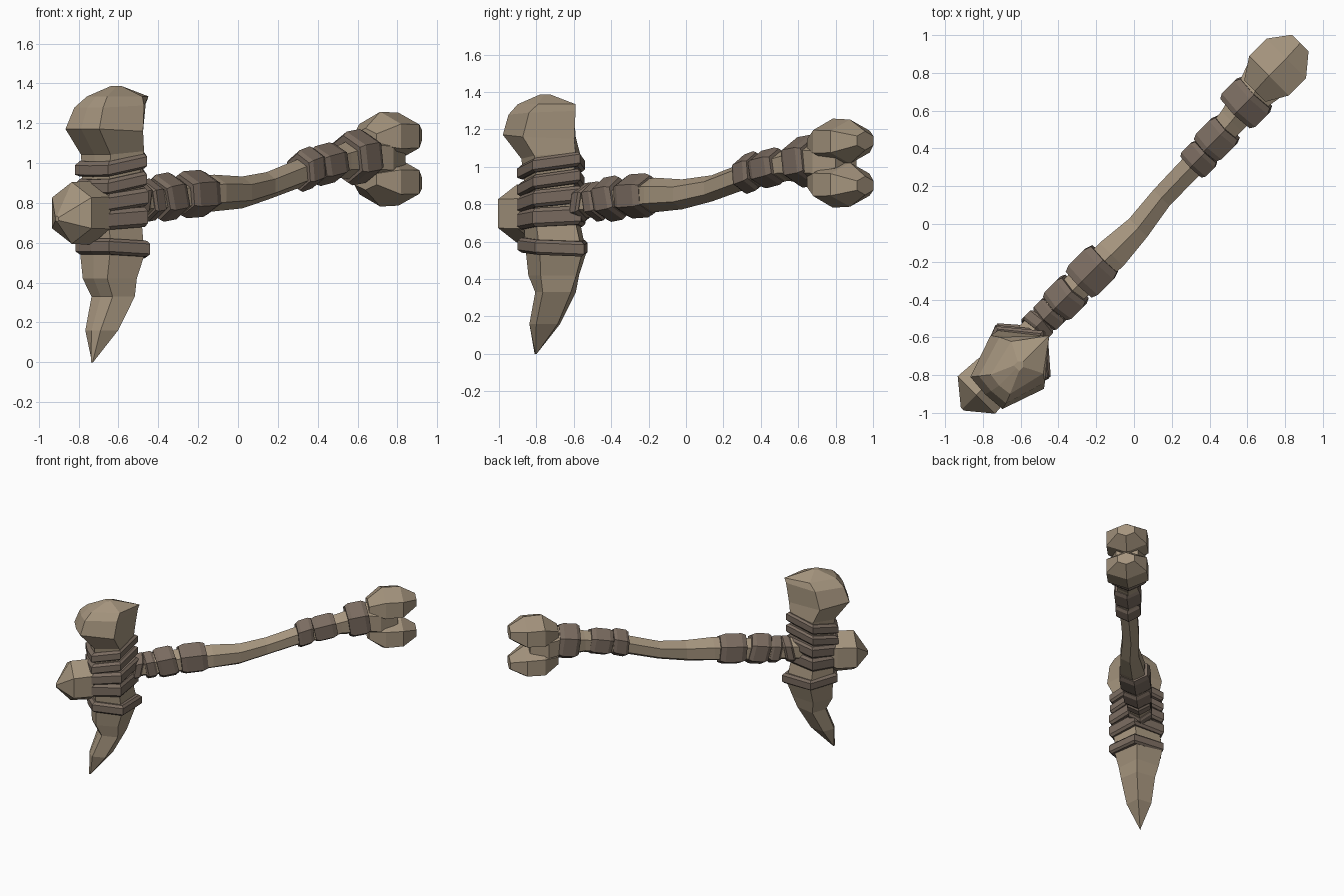
import bpy, bmesh, math

R2 = math.sqrt(2)


def material(name, rgb):
    m = bpy.data.materials.new(name)
    m.diffuse_color = (*rgb, 1)
    return m


BONE = material("bone", (0.375, 0.297, 0.207))
WRAP = material("leather_wrap", (0.195, 0.149, 0.117))


def loft(name, rings, mat):
    """Skin equal-sized rings of (s, t, z); s runs along the diagonal handle."""
    bm = bmesh.new()
    rows = [[bm.verts.new(((s - t) / R2, (s + t) / R2, z)) for s, t, z in r] for r in rings]
    n = len(rows[0])
    for a, b in zip(rows, rows[1:]):
        for i in range(n):
            j = (i + 1) % n
            bm.faces.new((a[i], a[j], b[j], b[i]))
    bm.faces.new(rows[0][::-1])
    bm.faces.new(rows[-1])
    bmesh.ops.recalc_face_normals(bm, faces=bm.faces)
    me = bpy.data.meshes.new(name)
    bm.to_mesh(me)
    bm.free()
    me.materials.append(mat)
    ob = bpy.data.objects.new(name, me)
    bpy.context.collection.objects.link(ob)
    return ob


def cross(s, t, z, ht, hz, lean=0.0, n=6):
    """Ring across the handle, with a ridge on top and below."""
    pts = []
    for i in range(n):
        a = math.tau * i / n
        dz = hz * math.cos(a)
        pts.append((s - lean * dz, t + ht / 0.866 * math.sin(a), z + dz))
    return pts


def slab(z, front, back, half, t=-0.06, tilt=0.0):
    """Ring across the head, with its ridge towards the handle."""
    mid = front + (back - front) * 0.45
    pts = [(front, 0), (mid, half), (back, half * 0.6), (back - 0.01, 0),
           (back, -half * 0.6), (mid, -half)]
    return [(s, t + d, z + tilt * (s - mid)) for s, d in pts]


# Handle shaft: s, t, z, half width, half height
shaft = [(-1.05, -0.04, 0.78, 0.08, 0.09), (-0.70, -0.02, 0.815, 0.07, 0.085),
         (-0.45, -0.02, 0.83, 0.075, 0.09), (-0.20, -0.03, 0.85, 0.088, 0.092),
         (0.0, -0.03, 0.853, 0.068, 0.08), (0.20, -0.005, 0.885, 0.06, 0.07),
         (0.42, 0.0, 0.945, 0.062, 0.073), (0.75, 0.02, 1.01, 0.075, 0.085),
         (0.93, 0.04, 1.03, 0.10, 0.12), (1.03, 0.05, 1.025, 0.125, 0.12),
         (1.16, 0.05, 1.02, 0.08, 0.05)]
loft("handle_shaft", [cross(*r) for r in shaft], BONE)

# Leather wraps on the handle: s start, s end, t, z, half width, half height, rise, lean
wraps = [(-0.78, -0.71, -0.02, 0.81, 0.085, 0.105, 0.01, -0.2),
         (-0.69, -0.61, -0.02, 0.815, 0.085, 0.105, 0.01, 0.2),
         (-0.60, -0.46, -0.02, 0.83, 0.10, 0.118, 0.02, 0.25),
         (-0.43, -0.24, -0.02, 0.845, 0.11, 0.118, 0.01, 0.1),
         (0.43, 0.54, 0.0, 0.97, 0.09, 0.105, 0.03, 0.1),
         (0.55, 0.71, 0.01, 0.995, 0.095, 0.10, 0.03, 0.2),
         (0.80, 0.95, 0.035, 1.03, 0.125, 0.135, 0.02, 0.15)]
for k, (a, b, t, z, w, h, rise, lean) in enumerate(wraps):
    rings = []
    for f, c in ((0, 0.88), (0.18, 1), (0.8, 1), (1, 0.88)):
        rings.append(cross(a + (b - a) * f, t, z + rise * (f - 0.5), w * c, h * c, lean))
    loft(f"handle_wrap_{k + 1}", rings, WRAP)

# Two chunky lobes at the grip end of the bone
for name, z, d in (("upper_lobe", 1.135, 1), ("lower_lobe", 0.905, -1)):
    loft(name, [cross(0.95, 0.045, z - 0.015 * d, 0.08, 0.055),
                cross(1.06, 0.05, z, 0.148, 0.123),
                cross(1.19, 0.05, z, 0.148, 0.118),
                cross(1.30, 0.055, z + 0.005 * d, 0.062, 0.05)], BONE)

# Pointed knob of the bone behind the head
loft("rear_knob", [cross(-0.99, -0.04, 0.76, 0.09, 0.09),
                   cross(-1.09, -0.05, 0.75, 0.13, 0.16),
                   cross(-1.23, -0.05, 0.75, 0.14, 0.155),
                   cross(-1.335, -0.05, 0.72, 0.012, 0.015)], BONE)

# Stone head: curved lower spike, core, and heavy top
head = [slab(0.0, -1.08, -1.085, 0.003, -0.05),
        slab(0.16, -0.92, -1.08, 0.09, -0.05),
        slab(0.33, -0.82, -1.015, 0.125, -0.05),
        slab(0.42, -0.785, -1.06, 0.145, -0.045),
        slab(0.54, -0.74, -1.06, 0.175, -0.045),
        slab(0.72, -0.78, -1.07, 0.165),
        slab(0.95, -0.79, -1.07, 0.16, -0.06, 0.1),
        slab(1.06, -0.77, -1.075, 0.175, -0.065, 0.1),
        slab(1.16, -0.765, -1.185, 0.20, -0.08, -0.05),
        slab(1.29, -0.745, -1.15, 0.17, -0.09, 0.05),
        slab(1.335, -0.735, -1.10, 0.12, -0.10, 0.0)]
crown = [(-0.93, -0.10, 1.388), (-0.95, -0.08, 1.388), (-0.98, -0.08, 1.388),
         (-0.98, -0.10, 1.388), (-0.98, -0.12, 1.388), (-0.95, -0.12, 1.388)]
loft("stone_head", head + [crown], BONE)

# Leather straps round the head: z, height, front, back, half width, tilt
straps = [(1.01, 0.075, -0.74, -1.10, 0.197, 0.22),
          (0.92, 0.075, -0.74, -1.10, 0.195, 0.22),
          (0.83, 0.09, -0.73, -1.10, 0.20, 0.16),
          (0.73, 0.10, -0.735, -1.10, 0.20, 0.08),
          (0.57, 0.08, -0.71, -1.095, 0.20, -0.06)]
for k, (z, h, f, b, w, tilt) in enumerate(straps):
    rings = []
    for u, inset in ((-0.5, 0.02), (-0.32, 0), (0.3, 0), (0.5, 0.02)):
        rings.append(slab(z + h * u, f - inset, b + inset, w - inset, -0.06, tilt))
    loft(f"head_strap_{k + 1}", rings, WRAP)
